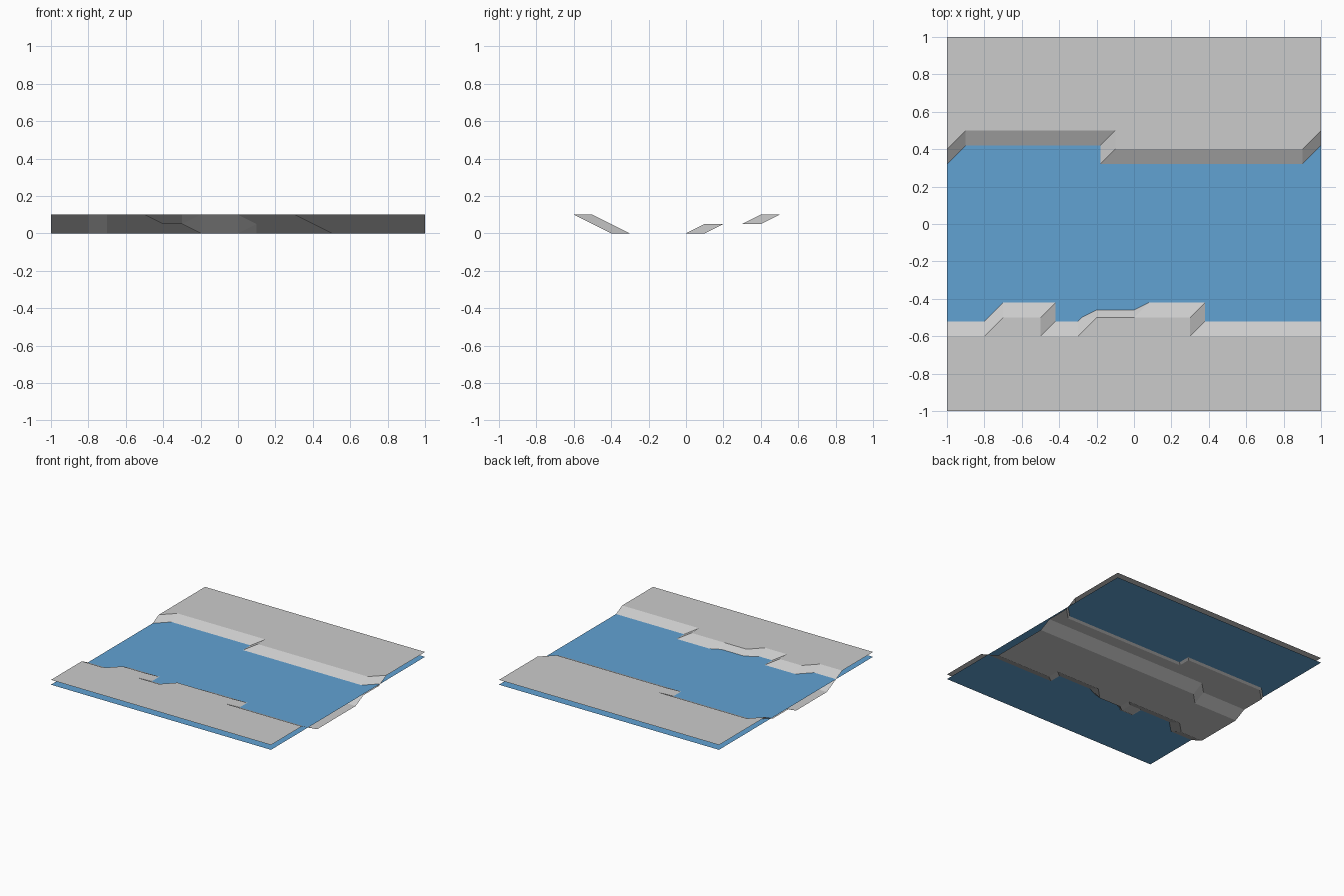
import bpy, bmesh

if "Cube" in bpy.data.objects:
    bpy.data.objects.remove(bpy.data.objects["Cube"])

STEP = 0.1      # grid spacing
TERRACE = 0.05  # height of one terrace level
N = 21

# Front bank: runs of columns (first, last, level at y=-0.5, level at y=-0.4)
FRONT_RUNS = [(0, 2, 1, 0), (3, 5, 2, 1), (6, 7, 1, 1), (8, 10, 2, 0),
              (11, 13, 2, 1), (14, 14, 1, 1), (15, 20, 1, 0)]


def level(i, j):
    """Terrace level of the ground at grid column i, row j."""
    if j <= 4 or j >= 15:
        return 2
    if j in (5, 6):                      # front bank slope
        for first, last, low, high in FRONT_RUNS:
            if first <= i <= last:
                return (low, high)[j - 5]
    if j == 14:                          # rear bank edge
        return 2 if i == 0 or 9 <= i <= 19 else 1
    if j in (12, 13):                    # underwater shelf
        return 1
    if j == 11:                          # shelf edge, wider on the left
        return 1 if i <= 4 else 0
    return 0                             # river bed


def add_object(name, bm):
    mesh = bpy.data.meshes.new(name)
    bm.to_mesh(mesh)
    bm.free()
    obj = bpy.data.objects.new(name, mesh)
    bpy.context.collection.objects.link(obj)
    return obj


# Ground with river channel, every cell split along the same diagonal
bm = bmesh.new()
grid = [[bm.verts.new((-1 + i * STEP, -1 + j * STEP, level(i, j) * TERRACE))
         for j in range(N)] for i in range(N)]
for i in range(N - 1):
    for j in range(N - 1):
        sw, se = grid[i][j], grid[i + 1][j]
        nw, ne = grid[i][j + 1], grid[i + 1][j + 1]
        bm.faces.new((sw, se, ne))
        bm.faces.new((sw, ne, nw))
add_object("ground", bm)

# Water surface
bm = bmesh.new()
bm.faces.new([bm.verts.new((x, y, 0.06))
              for x, y in ((-1, -1), (1, -1), (1, 1), (-1, 1))])
water = add_object("water", bm)
blue = bpy.data.materials.new("water_blue")
blue.diffuse_color = (0.12, 0.36, 0.65, 1)
blue.use_nodes = True
blue.node_tree.nodes["Principled BSDF"].inputs["Base Color"].default_value = blue.diffuse_color
water.data.materials.append(blue)
